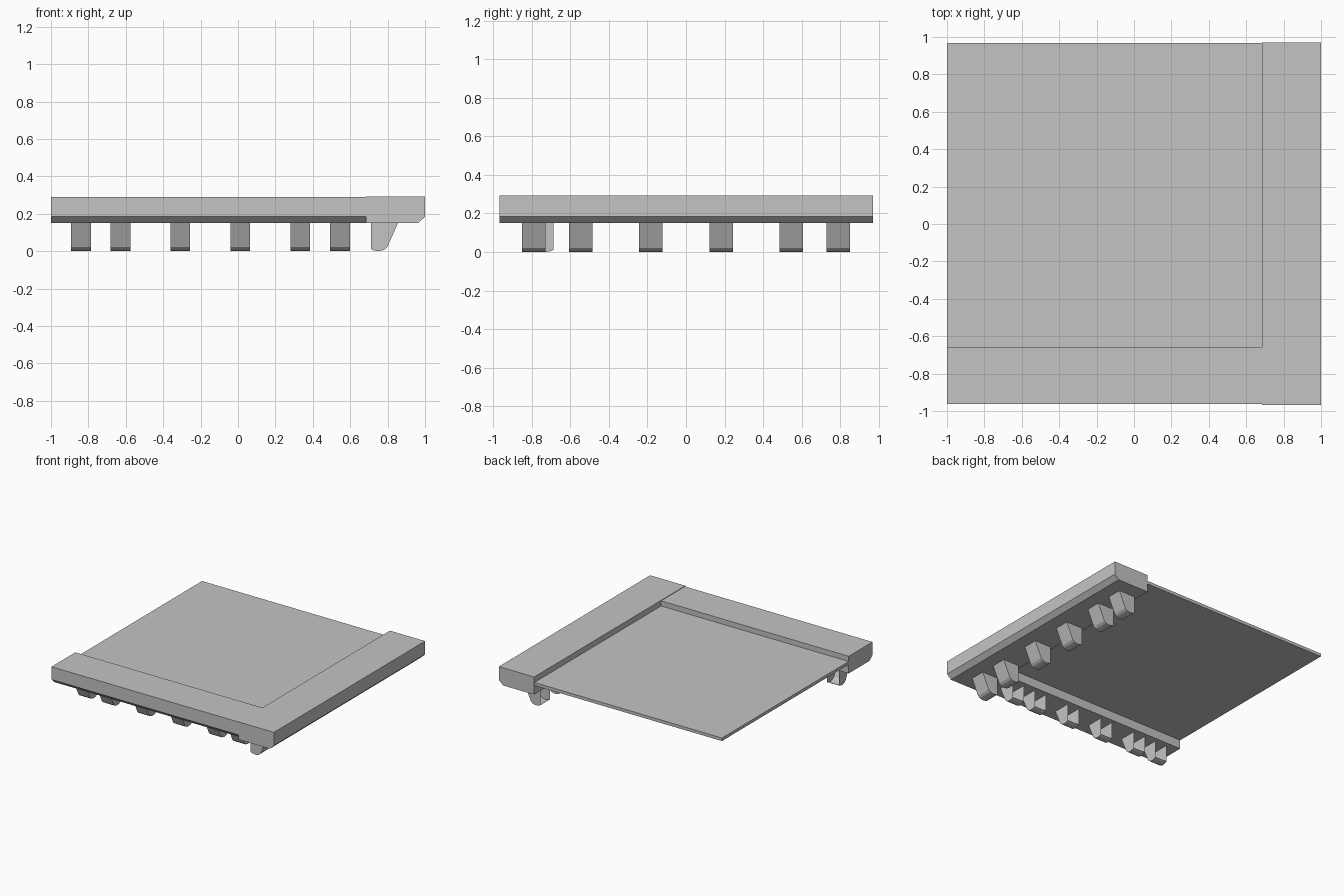
import bpy
import bmesh
from mathutils import Matrix
from math import radians

cube = bpy.data.objects.get("Cube")
if cube:
    bpy.data.objects.remove(cube, do_unlink=True)

grey = bpy.data.materials.new("plain grey")
grey.use_nodes = True
COLOR = (0.55, 0.55, 0.55, 1)
grey.diffuse_color = COLOR
grey.node_tree.nodes["Principled BSDF"].inputs["Base Color"].default_value = COLOR

SIDE = Matrix.Identity(4)                      # profile points towards +x
FRONT = Matrix.Rotation(radians(-90), 4, "Z")  # profile points towards -y


def prism(name, profile, start, end, place=SIDE, open_back=False):
    """Extrude an (outward, height) profile along the wall; the last edge is the back."""
    bm = bmesh.new()
    a = [bm.verts.new((u, start, z)) for u, z in profile]
    b = [bm.verts.new((u, end, z)) for u, z in profile]
    bm.faces.new(a)
    bm.faces.new(b[::-1])
    n = len(profile)
    for i in range(n):
        j = (i + 1) % n
        back = bm.faces.new((a[i], b[i], b[j], a[j]))
    bmesh.ops.recalc_face_normals(bm, faces=bm.faces)
    if open_back:
        bmesh.ops.delete(bm, geom=[back], context="FACES_ONLY")
    bm.transform(place)
    mesh = bpy.data.meshes.new(name)
    bm.to_mesh(mesh)
    bm.free()
    mesh.materials.append(grey)
    obj = bpy.data.objects.new(name, mesh)
    bpy.context.collection.objects.link(obj)
    return obj


def cornice_profile(inner, outer, top):
    """Rectangular band with a chamfered lower outer edge."""
    return [(inner, top), (outer, top), (outer, 0.185), (outer - 0.037, 0.15), (inner, 0.15)]


def bracket_profile(inner):
    """Tapered bracket with a rounded foot, back edge last."""
    points = [(0, 0.15), (0.145, 0.15), (0.088, 0.022), (0.072, 0.008),
              (0.046, 0), (0.018, 0.004), (0, 0.012)]
    return [(inner + u, z) for u, z in points]


# Thin roof plate
prism("roof_plate", [(-1, 0.222), (0.684, 0.222), (0.684, 0.247), (-1, 0.247)], -0.658, 0.967)

# Cornice bands along the left side and the front
prism("side_cornice", cornice_profile(0.684, 1, 0.293), -0.968, 0.971)
prism("front_cornice", cornice_profile(0.658, 0.963, 0.289), -1, 0.684, FRONT)

# Brackets under each band: paired at the ends, spread in the middle
for i, y in enumerate((-0.79, -0.547, -0.182, 0.182, 0.547, 0.79)):
    prism(f"side_bracket_{i + 1}", bracket_profile(0.71), y - 0.061, y + 0.061, SIDE, True)
for i, x in enumerate((-0.839, -0.628, -0.309, 0.012, 0.333, 0.545)):
    prism(f"front_bracket_{i + 1}", bracket_profile(0.686), x - 0.053, x + 0.053, FRONT, True)
